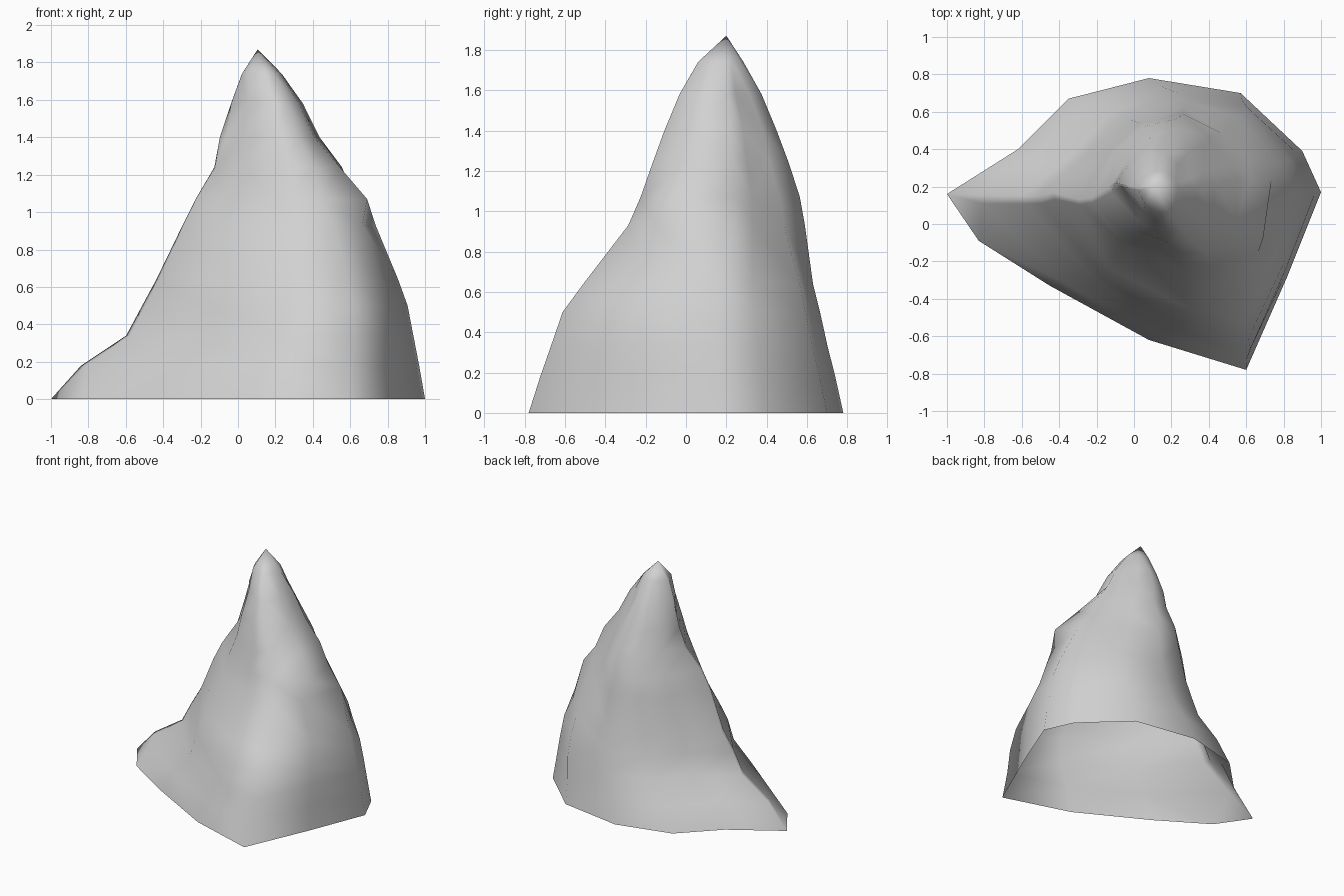
import bpy, bmesh
from mathutils import Vector

cube = bpy.data.objects.get("Cube")
if cube:
    bpy.data.objects.remove(cube, do_unlink=True)

# Plain stone colour
stone = bpy.data.materials.new("stone_grey")
stone.use_nodes = True
grey = (0.64, 0.64, 0.64, 1)
stone.diffuse_color = grey
stone.node_tree.nodes["Principled BSDF"].inputs["Base Color"].default_value = grey

# Footprint corners, counter-clockwise from the tip of the low spur
HALF_DEPTH = 0.78
FOOTPRINT = [(-1, .16), (-.83, -.09), (-.45, -.33), (.08, -.62), (.6, -.78),
             (.82, -.28), (1, .17), (.9, .39), (.57, .7), (.08, .78),
             (-.35, .67), (-.62, .4)]
SPUR, SPUR_FRONT, FRONT_WALL, CRAG, BACK_SIDE, BACK = 0, 1, 2, 5, 7, 8

# Rising layers: height, x from, x to, y from, y to
LAYERS = [(0, -1, 1, -.78, .78), (.18, -.84, .97, -.73, .74),
          (.34, -.6, .94, -.68, .7), (.5, -.515, .91, -.63, .665),
          (.64, -.44, .86, -.53, .63), (.93, -.3, .74, -.31, .59),
          (1.07, -.23, .63, -.25, .565), (1.24, -.13, .56, -.19, .51),
          (1.4, -.1, .44, -.13, .45), (1.58, -.04, .35, -.05, .375),
          (1.74, .02, .235, .05, .285)]
PEAK = (.105, .2, 1.87)

# Local shifts of a corner: corner, first layer, last layer, x shift, y shift
SHIFTS = [(SPUR, 5, 6, 0, -.1), (SPUR, 7, 7, 0, -.03),
          (SPUR_FRONT, 5, 6, 0, -.1), (SPUR_FRONT, 7, 7, 0, -.04),
          (SPUR_FRONT, 8, 8, .03, 0), (FRONT_WALL, 8, 9, .015, .025),
          (CRAG, 5, 5, 0, -.12), (CRAG, 6, 6, .12, -.08), (CRAG, 7, 7, .03, -.02),
          (BACK_SIDE, 4, 4, -.02, -.01), (BACK_SIDE, 5, 7, -.07, -.03),
          (BACK_SIDE, 8, 9, -.03, -.02),
          (BACK, 5, 7, -.04, -.05), (BACK, 8, 9, -.03, -.03)]


def layer_points(index, layer):
    """Fit the footprint into one layer, rounder towards the top."""
    z, x0, x1, y0, y1 = layer
    middle = Vector(((x0 + x1) / 2, (y0 + y1) / 2, z))
    roundness = 0.6 * min(1, z / 1.5)
    spur_pinch = 0.8 * min(1, z / 0.18)
    outline = [Vector((x, y / HALF_DEPTH, 0)) for x, y in FOOTPRINT]
    # The blunt spur end narrows into a single sharp ridge
    outline[SPUR_FRONT] = outline[SPUR_FRONT].lerp(outline[SPUR], spur_pinch)
    points = []
    for flat in outline:
        flat = flat.lerp(flat.normalized(), roundness)
        arm = Vector((flat.x * (x1 - x0) / 2, flat.y * (y1 - y0) / 2, 0))
        points.append(middle + arm)
    for corner, first, last, dx, dy in SHIFTS:
        if first <= index <= last:
            points[corner] += Vector((dx, dy, 0))
    return points


# Rock shell, open underneath
bm = bmesh.new()
rings = [[bm.verts.new(p) for p in layer_points(i, layer)]
         for i, layer in enumerate(LAYERS)]
count = len(FOOTPRINT)
for low, high in zip(rings, rings[1:]):
    for i in range(count):
        j = (i + 1) % count
        bm.faces.new((low[i], low[j], high[j], high[i]))
peak = bm.verts.new(PEAK)
for i in range(count):
    bm.faces.new((rings[-1][i], rings[-1][(i + 1) % count], peak))
bmesh.ops.triangulate(bm, faces=[f for f in bm.faces if len(f.verts) > 3])
for face in bm.faces:
    face.smooth = True

mesh = bpy.data.meshes.new("rock_spire")
bm.to_mesh(mesh)
bm.free()
mesh.materials.append(stone)
rock = bpy.data.objects.new("rock_spire", mesh)
bpy.context.collection.objects.link(rock)
